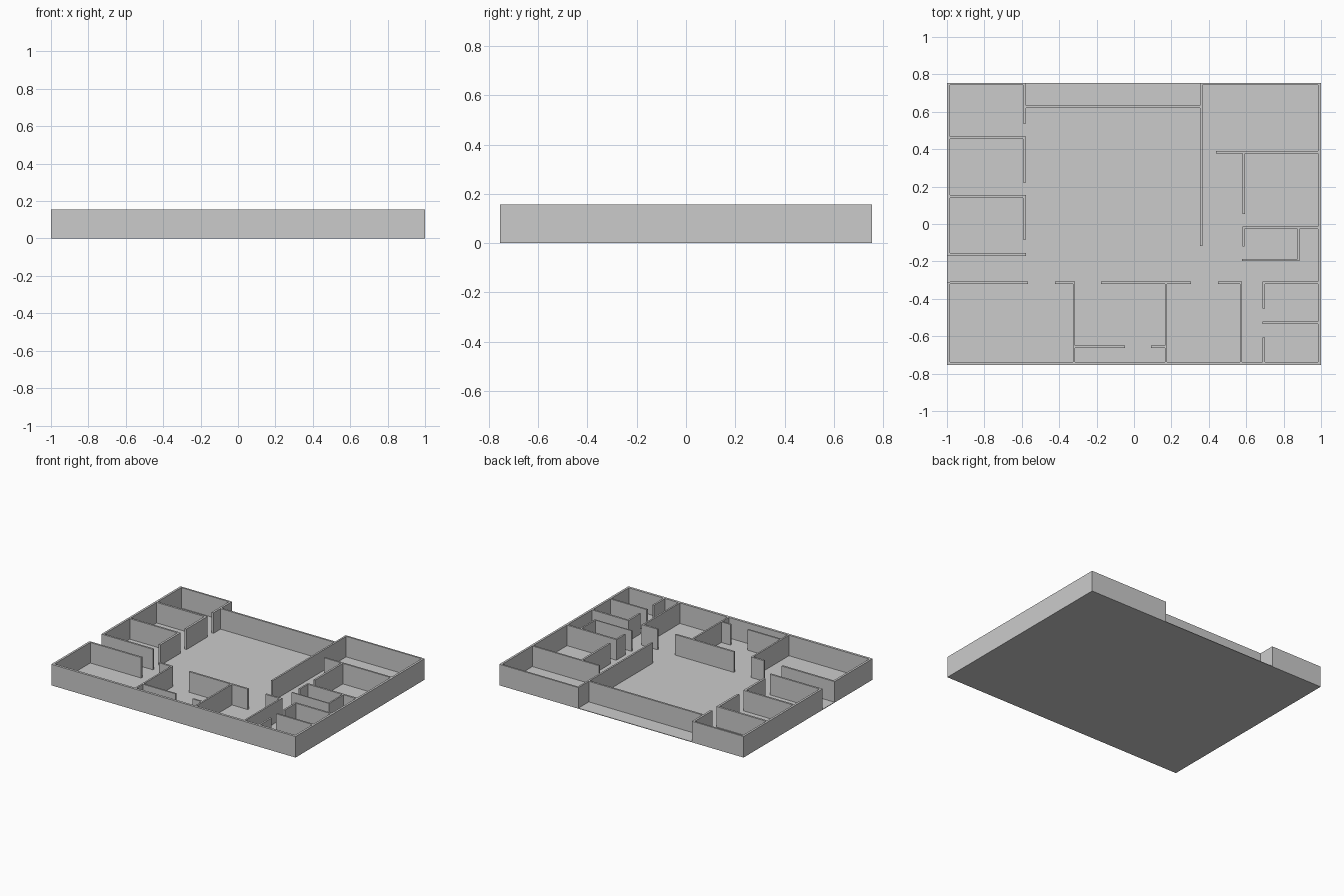
import bpy, bmesh
from mathutils import Matrix

H = 0.156      # wall height
F = 0.004      # floor slab thickness
W, D = 1.0, 0.755   # half width, half depth


def add_boxes(name, boxes, z0, z1):
    """One object made of boxes given as (x0, x1, y0, y1)."""
    bm = bmesh.new()
    for x0, x1, y0, y1 in boxes:
        m = (Matrix.Translation(((x0 + x1) / 2, (y0 + y1) / 2, (z0 + z1) / 2))
             @ Matrix.Diagonal((x1 - x0, y1 - y0, z1 - z0, 1)))
        bmesh.ops.create_cube(bm, size=1, matrix=m)
    mesh = bpy.data.meshes.new(name)
    bm.to_mesh(mesh)
    bm.free()
    obj = bpy.data.objects.new(name, mesh)
    bpy.context.collection.objects.link(obj)
    return obj


def walls(name, boxes):
    return add_boxes(name, boxes, F, H)


# Floor slab
add_boxes("floor", [(-W, W, -D, D)], 0, F)

# Outer walls: gap on the left for the entrance, open recess at the back
walls("front_wall", [(-W, W, -D, -0.737)])
walls("right_wall", [(0.984, W, -0.737, D)])
walls("left_wall", [(-W, -0.984, -0.17, D), (-W, -0.984, -0.737, -0.309)])
walls("back_wall", [(-0.984, -0.593, 0.742, D), (0.366, 0.984, 0.742, D),
                    (-0.577, 0.353, 0.619, 0.633)])

# Left row of rooms: cross walls, then the corridor wall with door gaps
walls("left_room_dividers", [(-0.984, -0.593, 0.454, 0.469),
                             (-0.984, -0.593, 0.14, 0.154),
                             (-0.984, -0.577, -0.17, -0.156)])
walls("left_corridor_wall", [(-0.593, -0.577, y0, y1) for y0, y1 in
                             ((0.537, D), (0.223, 0.469), (-0.084, 0.154))])

# Front row of rooms: corridor wall pieces and room dividers
walls("front_corridor_wall", [(x0, x1, -0.322, -0.308) for x0, x1 in
                              ((-0.984, -0.567), (-0.422, -0.315),
                               (-0.176, 0.305), (0.449, 0.578), (0.687, 0.984))])
walls("front_room_dividers", [(x, x + 0.012, -0.737, -0.322)
                              for x in (-0.327, 0.165, 0.566)])
walls("front_closet_wall", [(-0.315, -0.048, -0.662, -0.65),
                            (0.091, 0.165, -0.662, -0.65)])

# Front right pair of small rooms
walls("corner_room_walls", [(0.687, 0.7, -0.451, -0.322),
                            (0.687, 0.7, -0.737, -0.606),
                            (0.687, 0.984, -0.534, -0.521)])

# Right wing: hall divider, rooms and closet
walls("hall_divider", [(0.353, 0.366, -0.117, D)])
walls("right_room_walls", [(0.438, 0.984, 0.378, 0.391),
                           (0.58, 0.594, 0.054, 0.378),
                           (0.58, 0.984, -0.028, -0.014),
                           (0.58, 0.592, -0.12, -0.028)])
walls("right_closet_walls", [(0.873, 0.884, -0.197, -0.028),
                             (0.578, 0.873, -0.197, -0.188)])
